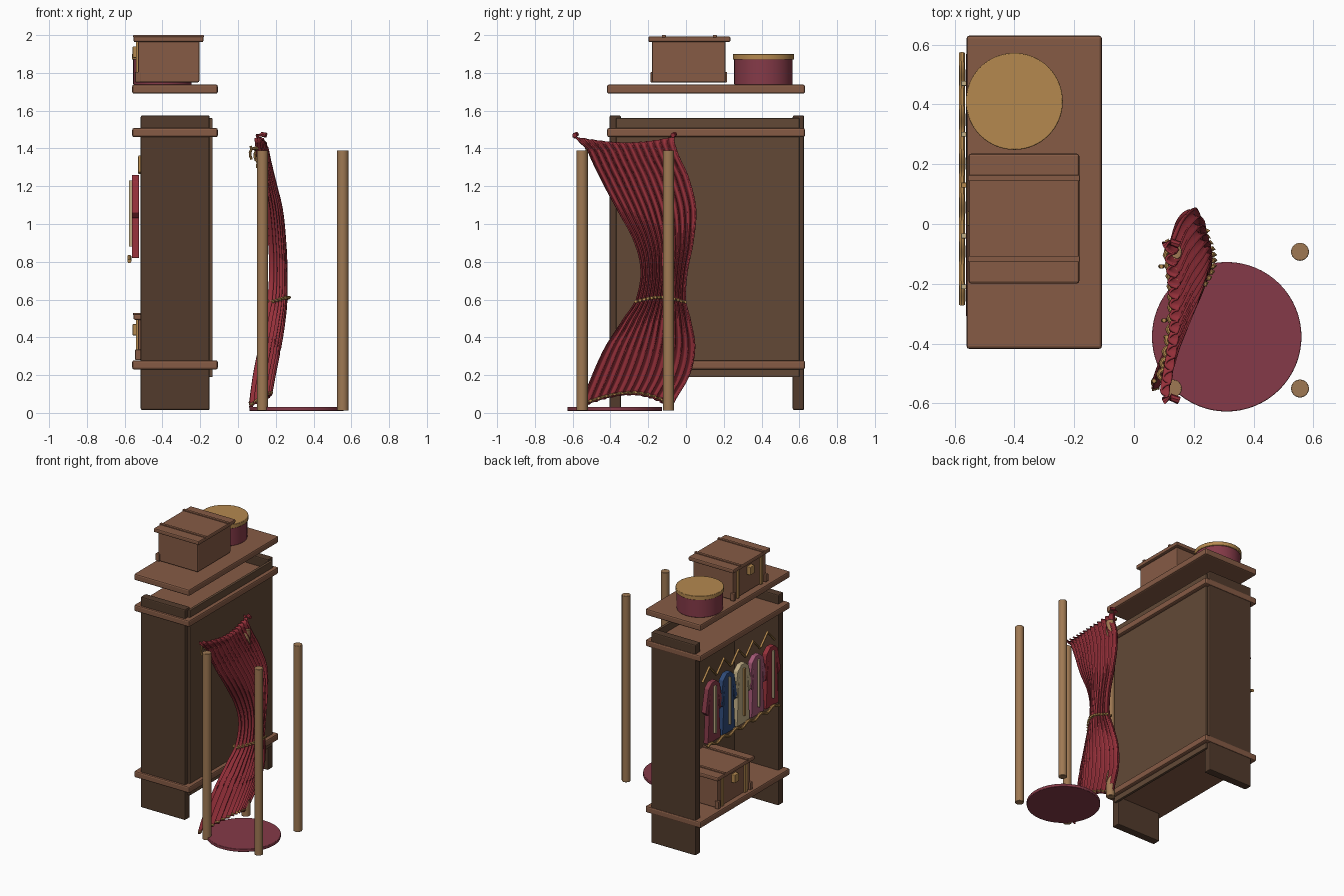
import bpy, bmesh, math
from mathutils import Vector

old = bpy.data.objects.get("Cube")
if old:
    bpy.data.objects.remove(old)


def material(name, code):
    srgb = [int(code[i:i + 2], 16) / 255 for i in (0, 2, 4)]
    col = [c / 12.92 if c < 0.04 else ((c + 0.055) / 1.055) ** 2.4 for c in srgb] + [1]
    m = bpy.data.materials.new(name)
    m.use_nodes = True
    m.diffuse_color = col
    m.node_tree.nodes["Principled BSDF"].inputs["Base Color"].default_value = col
    return m


DARK = material("dark walnut", "523b2c")
BACK = material("back walnut", "624936")
WOOD = material("warm wood", "865b45")
GOLD = material("gold", "b5894f")
POLE = material("pole wood", "9f7953")
RED = material("red velvet", "96303a")
WINE = material("wine", "853a48")
BLUE = material("blue cloth", "2f4a78")
CREAM = material("cream cloth", "c0ad86")
PINK = material("pink cloth", "a45875")


def finish(name, bm, mat, bevel=0.0, smooth=False):
    bmesh.ops.recalc_face_normals(bm, faces=bm.faces)
    me = bpy.data.meshes.new(name)
    bm.to_mesh(me)
    bm.free()
    me.materials.append(mat)
    ob = bpy.data.objects.new(name, me)
    bpy.context.collection.objects.link(ob)
    if bevel:
        mod = ob.modifiers.new("soft edges", "BEVEL")
        mod.width, mod.segments = bevel, 2
    if smooth:
        bpy.ops.object.select_all(action="DESELECT")
        ob.select_set(True)
        bpy.context.view_layer.objects.active = ob
        bpy.ops.object.shade_smooth_by_angle(angle=math.radians(40))
    return ob


def box(name, x, y, z, mat, bevel=0.008):
    """Box from (min, max) pairs."""
    bm = bmesh.new()
    bmesh.ops.create_cube(bm, size=1)
    for v in bm.verts:
        v.co = [sum(r) / 2 + c * (r[1] - r[0]) for c, r in zip(v.co, (x, y, z))]
    return finish(name, bm, mat, bevel)


def cylinder(name, x, y, z, r, mat, sides=48, bevel=0.003):
    bm = bmesh.new()
    bmesh.ops.create_cone(bm, cap_ends=True, segments=sides, radius1=r, radius2=r, depth=z[1] - z[0])
    bmesh.ops.translate(bm, verts=bm.verts, vec=(x, y, sum(z) / 2))
    return finish(name, bm, mat, bevel, True)


def tube(name, points, r, mat):
    """Round cord swept along a list of points."""
    bm = bmesh.new()
    pts = [Vector(p) for p in points]
    rings = []
    for i, p in enumerate(pts):
        t = (pts[min(i + 1, len(pts) - 1)] - pts[max(i - 1, 0)]).normalized()
        side = t.cross(Vector((0.9, 0.1, 0.2))).normalized()
        up = side.cross(t)
        rings.append([bm.verts.new(p + r * (side * math.cos(a) + up * math.sin(a)))
                      for a in (k * math.tau / 8 for k in range(8))])
    for a, b in zip(rings, rings[1:]):
        for k in range(8):
            bm.faces.new((a[k], a[(k + 1) % 8], b[(k + 1) % 8], b[k]))
    bm.faces.new(rings[0])
    bm.faces.new(rings[-1])
    return finish(name, bm, mat, 0, True)


# Wardrobe carcass and boards
for side, y in (("right", (-0.405, -0.345)), ("left", (0.565, 0.625))):
    box(side + "_side_panel", (-0.515, -0.15), y, (0.015, 1.575), DARK)
box("back_panel", (-0.155, -0.135), (-0.37, 0.6), (0.19, 1.56), BACK, 0.003)
for name, z in (("bottom_shelf", 0.23), ("top_shelf", 1.46), ("upper_board", 1.69)):
    box(name, (-0.56, -0.107), (-0.418, 0.63), (z, z + 0.048), WOOD, 0.01)


# Chest with lid, straps, clasp and feet
def chest(name, y, z):
    box(name + "_body", (-0.53, -0.205), (y - 0.197, y + 0.19), (z, z + 0.22), WOOD)
    box(name + "_lid", (-0.553, -0.183), (y - 0.217, y + 0.217), (z + 0.213, z + 0.243), WOOD)
    for s in (-0.135, 0.135):
        box(name + "_lid_strap", (-0.555, -0.181), (y + s - 0.01, y + s + 0.01),
            (z + 0.238, z + 0.25), WOOD, 0.002)
        box(name + "_front_strap", (-0.54, -0.525), (y + s - 0.012, y + s + 0.012),
            (z, z + 0.22), GOLD, 0.002)
    box(name + "_clasp", (-0.558, -0.525), (y - 0.025, y + 0.025), (z + 0.13, z + 0.19), GOLD, 0.004)
    for s in (-0.19, 0.185):
        box(name + "_corner", (-0.545, -0.515), (y + s - 0.015, y + s + 0.015),
            (z, z + 0.055), WOOD, 0.004)


chest("upper_chest", 0.018, 1.75)
chest("lower_chest", 0.2, 0.28)

# Round box
cylinder("round_box", -0.4, 0.41, (1.738, 1.88), 0.155, WINE, 64)
cylinder("round_box_lid", -0.4, 0.41, (1.87, 1.9), 0.162, GOLD, 64)

# Garments with hangers and front trim
HALF = [(0.025, 1.26), (0.065, 1.225), (0.1, 1.06), (0.07, 1.03), (0.055, 1.12), (0.075, 0.82)]
outline = HALF + [(-y, z) for y, z in reversed(HALF)]
for i, (colour, mat) in enumerate((("wine", WINE), ("blue", BLUE), ("cream", CREAM),
                                   ("pink", PINK), ("red", RED))):
    yc = 0.47 - 0.17 * i
    bm = bmesh.new()
    face = bm.faces.new([bm.verts.new((-0.562, yc + y, z)) for y, z in outline])
    new = bmesh.ops.extrude_face_region(bm, geom=[face])["geom"]
    bmesh.ops.translate(bm, verts=[v for v in new if isinstance(v, bmesh.types.BMVert)], vec=(0.038, 0, 0))
    finish(colour + "_garment", bm, mat, 0.006)
    box(colour + "_garment_trim", (-0.578, -0.56), (yc - 0.008, yc + 0.008), (0.88, 1.23),
        GOLD if mat is CREAM else CREAM, 0.002)
    tube(colour + "_hanger", [(-0.52, yc + 0.08, 1.27), (-0.52, yc, 1.355), (-0.52, yc - 0.08, 1.27)],
         0.009, GOLD)
tube("hem_cord", [(-0.575, 0.57 - 0.0105 * i, 0.815 + 0.012 * math.sin(i * math.tau / 14))
                  for i in range(81)], 0.011, GOLD)

# Four poles and the round base
for x in (0.13, 0.555):
    for y in (-0.55, -0.093):
        cylinder("pole", x, y, (0.012, 1.39), 0.03, POLE, 24)
cylinder("round_base", 0.31, -0.377, (0.01, 0.032), 0.25, WINE, 64)

# Curtain: height, y of both edges, x of both sides
RAILS = [(0.03, -0.56, -0.08, 0.06, 0.19), (0.2, -0.5, 0.01, 0.08, 0.22), (0.35, -0.43, 0.04, 0.11, 0.25),
         (0.5, -0.335, 0.015, 0.14, 0.27), (0.6, -0.265, -0.01, 0.16, 0.275), (0.75, -0.24, 0.0, 0.17, 0.272),
         (0.9, -0.275, 0.03, 0.165, 0.265), (1.08, -0.37, 0.045, 0.15, 0.245),
         (1.25, -0.46, 0.005, 0.12, 0.2), (1.4, -0.53, -0.06, 0.105, 0.16), (1.46, -0.59, -0.07, 0.1, 0.14)]


def rail_at(z):
    """Smooth interpolation of the curtain rails."""
    i = max(k for k in range(len(RAILS) - 1) if RAILS[k][0] <= z or k == 0)
    p = [RAILS[min(max(k, 0), len(RAILS) - 1)] for k in (i - 1, i, i + 1, i + 2)]
    t = min(max((z - p[1][0]) / (p[2][0] - p[1][0]), 0), 1)
    return [0.5 * (2 * b + (c - a) * t + (2 * a - 5 * b + 4 * c - d) * t * t
                   + (3 * b - a - 3 * c + d) * t ** 3) for a, b, c, d in zip(*p)][1:]


def drape(u, v, lift=0.0):
    """Point on the pleated curtain, u across and v upward."""
    arc = math.sin(math.pi * u)
    z = 0.03 + 0.065 * arc * (1 - v) + v * (1.43 - 0.065 * arc * (1 - v)) - 0.03 * arc * v ** 8
    y0, y1, x0, x1 = rail_at(z)
    pleat = math.sin(u * math.tau * 13)
    belly = 0.55 * u + 0.45 * math.sin(math.pi * min(u * 1.1, 1))
    x = x0 + (x1 - x0) * belly + pleat * 0.014 + lift
    y = y0 + (y1 - y0) * u + 0.006 * math.cos(u * math.tau * 13)
    return Vector((x, y, z))


bm = bmesh.new()
COLS, ROWS = 208, 48
grid = [[bm.verts.new(drape(i / COLS, j / ROWS)) for i in range(COLS + 1)] for j in range(ROWS + 1)]
for a, b in zip(grid, grid[1:]):
    for i in range(COLS):
        bm.faces.new((a[i], a[i + 1], b[i + 1], b[i]))
curtain = finish("curtain", bm, RED, 0, True)
solid = curtain.modifiers.new("cloth thickness", "SOLIDIFY")
solid.thickness, solid.offset = 0.008, 0

# Gold hems, tie band and corner tassels
for name, v, lift in (("bottom_hem_trim", 0.01, 0.0), ("tie_band_outer", 0.39, 0.014),
                      ("tie_band_inner", 0.39, -0.014), ("top_trim", 0.96, -0.016)):
    tube(name, [drape(i / 104, v, lift) for i in range(105)], 0.008, GOLD)
for i in range(7):
    p = drape(0.05 + 0.13 * i, 0.97, -0.03)
    tube("top_tassel", [p + Vector((0.005 * math.sin(k * 2), 0, -0.018 * k)) for k in range(5 + i % 3 * 2)],
         0.007, GOLD)
for y in (-0.59, -0.07):
    tube("curtain_knot", [(0.1, y, 1.465), (0.125, y + 0.01, 1.475), (0.15, y, 1.47)], 0.013, RED)
